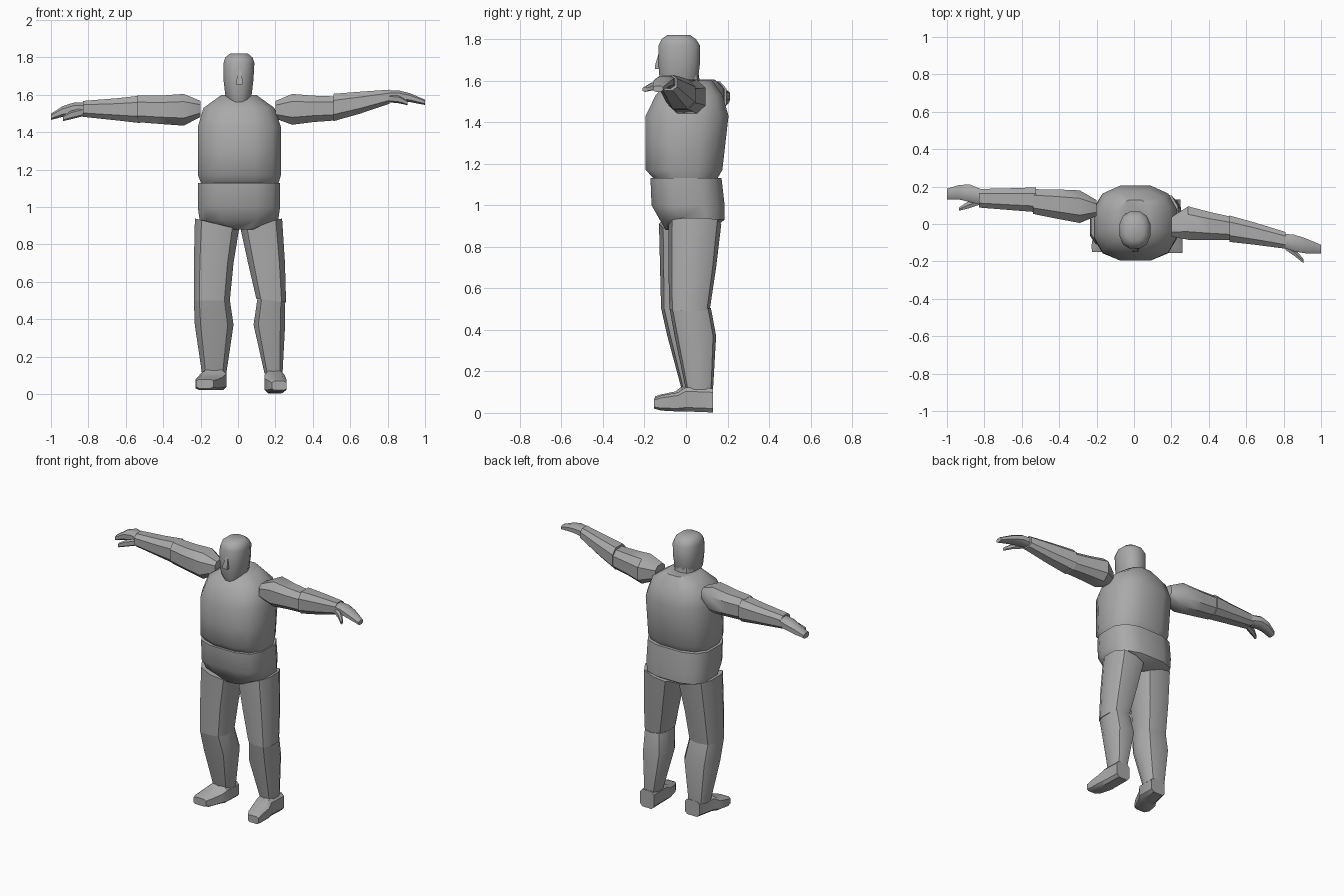
import bpy, bmesh
from math import cos, sin, pi, radians, copysign
from mathutils import Vector

default_cube = bpy.data.objects.get("Cube")
if default_cube:
    bpy.data.objects.remove(default_cube)

# Single matte grey for the whole figure
grey = bpy.data.materials.new("plain grey")
grey.use_nodes = True
shade = (0.4, 0.4, 0.4, 1)
grey.diffuse_color = shade
grey.node_tree.nodes["Principled BSDF"].inputs["Base Color"].default_value = shade


def finish(name, bm, smooth_angle):
    """Turn a bmesh into a shaded, named object."""
    bmesh.ops.recalc_face_normals(bm, faces=bm.faces)
    mesh = bpy.data.meshes.new(name)
    bm.to_mesh(mesh)
    bm.free()
    mesh.materials.append(grey)
    part = bpy.data.objects.new(name, mesh)
    bpy.context.collection.objects.link(part)
    bpy.ops.object.select_all(action="DESELECT")
    part.select_set(True)
    bpy.context.view_layer.objects.active = part
    bpy.ops.object.shade_smooth_by_angle(angle=radians(smooth_angle))
    return part


def loft(name, axis, sections, sides=10, power=0.75, slant=(0, 0), twist=0.0, smooth_angle=40):
    """Skin rounded cross-sections: (position, low u, high u, low v, high v), hundredths.
    u and v are the two other axes in x, y, z order; slant tilts the first and
    last section along the loft axis, according to u."""
    bm = bmesh.new()
    u_axis, v_axis = [i for i in range(3) if i != axis]
    rings = []
    for number, section in enumerate(sections):
        position, u_low, u_high, v_low, v_high = [value / 100 for value in section]
        tilt = slant[0] if number == 0 else slant[1] if number == len(sections) - 1 else 0
        ring = []
        for step in range(sides):
            angle = 2 * pi * (step + 0.5) / sides + twist
            c, s = cos(angle), sin(angle)
            c = copysign(abs(c) ** power, c)
            s = copysign(abs(s) ** power, s)
            point = Vector()
            point[axis] = position + tilt * c
            point[u_axis] = (u_low + u_high) / 2 + c * (u_high - u_low) / 2
            point[v_axis] = (v_low + v_high) / 2 + s * (v_high - v_low) / 2
            ring.append(bm.verts.new(point))
        rings.append(ring)
    for lower, upper in zip(rings, rings[1:]):
        for i in range(sides):
            j = (i + 1) % sides
            bm.faces.new((lower[i], lower[j], upper[j], upper[i]))
    bm.faces.new(rings[0])
    bm.faces.new(rings[-1])
    return finish(name, bm, smooth_angle)


X, Y, Z = range(3)

# Head, narrowing to the chin, with a small nose
loft("head", Z, [
    (154, -4, 5, -11, 3),
    (160, -7, 7.5, -13, 6),
    (168, -8, 8.5, -13.5, 7),
    (177, -8, 9, -13.5, 7),
    (180, -7, 8, -12, 5),
    (182, -4.5, 5.5, -9, 2)], sides=12, power=0.85, smooth_angle=50)
loft("nose", Z, [
    (165.5, -1.5, 3, -15.5, -11),
    (167, -1.5, 3, -15.5, -11),
    (173, 0, 2, -13.5, -11)], sides=4)
loft("neck", Z, [
    (150, -8, 8, -7, 8),
    (164, -6, 6, -7, 6)])

# Trunk: barrel chest over a hip block
loft("torso", Z, [
    (112, -20, 22, -15, 15),
    (117, -22, 23.5, -20, 18),
    (130, -22, 23.5, -20, 19.5),
    (143, -22, 23.5, -20, 21),
    (153, -19, 20, -15, 18),
    (160, -9, 10, -8, 13)], sides=12, smooth_angle=45)
loft("pelvis", Z, [
    (88, -8, 10, -10, 12),
    (93, -21, 22, -13, 19),
    (100, -22, 23, -17, 19),
    (113, -22, 23, -17.5, 17.5)], sides=12, power=0.65, smooth_angle=45)

# Legs: the right one stands slightly ahead of the left
loft("left_thigh", Z, [
    (50, 9.5, 26, -8, 11.5),
    (70, 5, 25.5, -8.5, 14.5),
    (91, 1, 24, -8.5, 17)], slant=(-0.01, 0.03))
loft("left_calf", Z, [
    (11, 14, 24, 0, 13),
    (37, 8, 25.5, -5.5, 14.5),
    (50.5, 10, 25.5, -8, 12)])
loft("right_thigh", Z, [
    (50, -24, -4, -12, 8),
    (70, -24, -2, -12.5, 11),
    (91, -23.5, 1, -13, 14)], slant=(0, -0.03))
loft("right_calf", Z, [
    (11, -19.5, -6, -2, 10),
    (37, -23.5, -2, -9, 11),
    (50.5, -24, -4, -12, 8)])

# Feet, running from toe to heel
loft("left_foot", Y, [
    (-15.5, 18, 26, 2, 7),
    (-12, 16, 26, 1, 8.5),
    (-4, 14, 26, 0.5, 10),
    (0, 14, 25, 0.5, 12.5),
    (13, 14.5, 25, 0, 12)], sides=8, power=0.45)
loft("right_foot", Y, [
    (-15, -22.5, -13, 3, 8),
    (-12, -23, -11, 2, 9),
    (-5, -22, -8, 2, 10.5),
    (-2, -20, -6, 2, 13),
    (10, -17, -6, 2, 12.5)], sides=8, power=0.45)

# Arms, held out sideways and turned with the shoulders
loft("right_upper_arm", X, [
    (-54, 5, 19, 145, 160),
    (-42, 2.5, 19, 144, 160),
    (-29, 0, 18.5, 143, 161),
    (-20, 4, 13, 148, 157)], sides=8)
loft("right_forearm", X, [
    (-83, 8.5, 19, 148, 157),
    (-65, 7, 19.5, 146, 158.5),
    (-52.5, 6, 20, 144.5, 160)], sides=8)
loft("left_upper_arm", X, [
    (20, -7, 4, 147, 157),
    (29, -9, 10, 143.5, 161),
    (40, -9, 7, 145, 160),
    (53, -9, 4, 146, 159.5)], sides=8)
loft("left_forearm", X, [
    (51, -10, 5, 145.5, 161),
    (65, -11.5, 1, 149.5, 162),
    (81, -13.5, -4, 155, 163)], sides=8)

# Mitten hands with a separate thumb
loft("right_hand", X, [
    (-100, 13, 19, 146.5, 150),
    (-94, 13, 21, 148, 154),
    (-88, 11.5, 21.5, 149, 156),
    (-82, 10, 19, 149, 156)], sides=8)
loft("right_thumb", X, [
    (-93.5, 7, 9, 146, 149),
    (-89, 8, 12, 147, 151.5),
    (-83, 10, 14, 148.5, 153)], sides=6)
loft("left_hand", X, [
    (80, -13, -5, 156, 162.5),
    (86, -15, -5.5, 156.5, 162.5),
    (92, -16, -7.5, 156, 161),
    (100, -16, -11, 154.5, 157.5)], sides=8)
loft("left_thumb", X, [
    (81, -14, -10, 156, 160),
    (86, -17.5, -13, 155.5, 159.5),
    (90.5, -21, -18.5, 154.5, 157)], sides=6)
